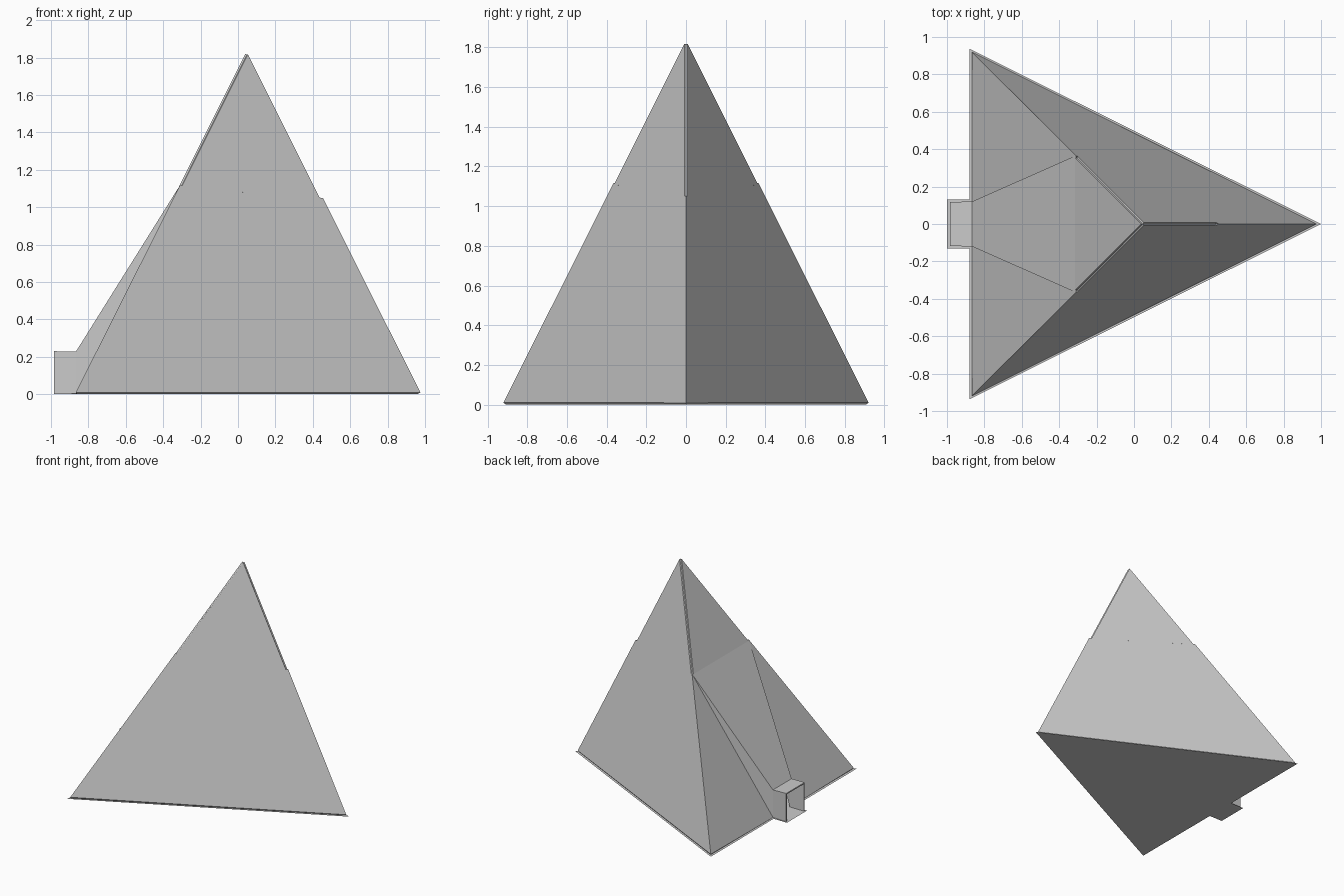
import bpy, bmesh
from mathutils import Vector

if "Cube" in bpy.data.objects:
    bpy.data.objects.remove(bpy.data.objects["Cube"])

T = 0.01                                  # sheet thickness
INSIDE = Vector((-0.3, 0, 0.1))           # point used to orient faces outward


def mirror(p):
    return Vector((p[0], -p[1], p[2]))


def panel_object(name, faces, thickness=T):
    """Make sheet panels from point loops, thickened outward."""
    bm = bmesh.new()
    for pts in faces:
        bm.faces.new([bm.verts.new(p) for p in pts])
    bmesh.ops.remove_doubles(bm, verts=bm.verts, dist=0.0005)
    bm.normal_update()
    for f in bm.faces:
        if f.normal.dot(f.calc_center_median() - INSIDE) < 0:
            f.normal_flip()
    me = bpy.data.meshes.new(name)
    bm.to_mesh(me)
    bm.free()
    ob = bpy.data.objects.new(name, me)
    bpy.context.collection.objects.link(ob)
    if thickness:
        mod = ob.modifiers.new("thickness", 'SOLIDIFY')
        mod.thickness = thickness
        mod.offset = 1
        mod.use_even_offset = True
    return ob


# Key points of the three-sided pyramid (+y half)
front = Vector((0.957, 0, 0))
corner = Vector((-0.859, 0.908, 0))
apex = Vector((0.048, 0, 1.815))
shoulder = corner.lerp(apex, 0.61)
ridge = front.lerp(apex, 0.573)

# Tunnel points
low_in = Vector((-0.859, 0.108, 0))
top_in = Vector((-0.859, 0.108, 0.22))
low_out = Vector((-0.985, 0.108, 0))
top_out = Vector((-0.985, 0.108, 0.22))

# Lower shell: side walls, rear walls, tunnel cheeks and tunnel sides
half = [
    [front, corner, shoulder, ridge],
    [corner, low_in, shoulder],
    [low_in, top_in, shoulder],
    [low_in, low_out, top_out, top_in],
]
faces = half + [[mirror(p) for p in f] for f in half]
# Sloping rear cover and tunnel roof span both halves
for a, b in ((shoulder, top_in), (top_in, top_out)):
    faces.append([a, b, mirror(b), mirror(a)])
panel_object("lower_shell", faces)

# Three separate upper panels, leaving open seams along the ridges
side = [ridge, shoulder, apex]
panel_object("upper_panel_left", [side])
panel_object("upper_panel_right", [[mirror(p) for p in side]])
panel_object("upper_panel_rear", [[shoulder, mirror(shoulder), apex]])

# Flat floor with a small margin and a tongue under the tunnel
edge = [Vector(p) for p in ((-0.88, 0.937, 0), (-0.88, 0.13, 0), (-1, 0.13, 0))]
outline = [Vector((1, 0, 0))] + edge + [mirror(p) for p in reversed(edge)]
panel_object("floor", [outline], 0)
